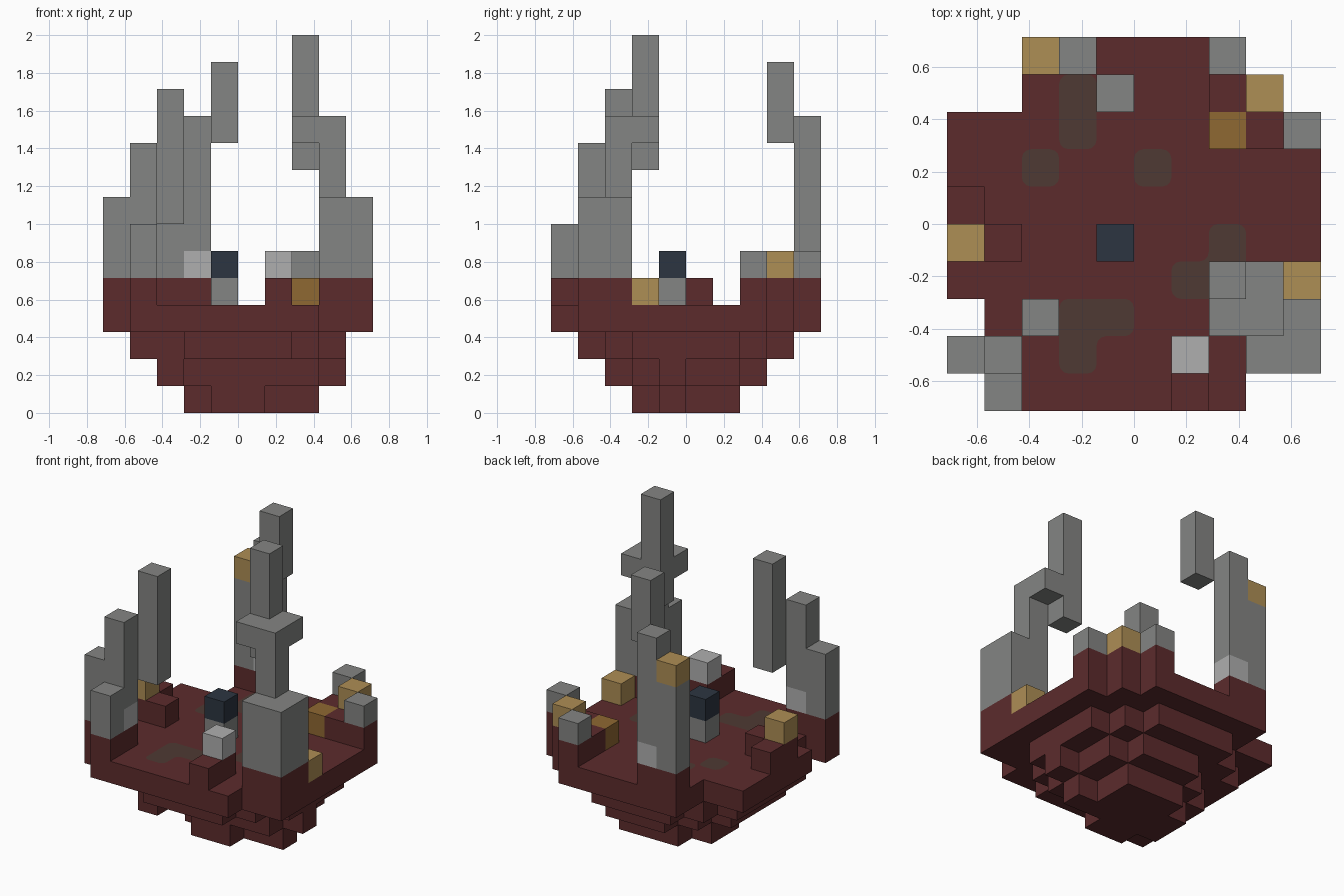
import bpy
import bmesh
from mathutils import Vector

U = 1 / 7  # edge length of one block

old = bpy.data.objects.get("Cube")
if old:
    bpy.data.objects.remove(old, do_unlink=True)


def material(name, hex_code):
    def linear(pair):
        c = int(pair, 16) / 255
        return c / 12.92 if c < 0.04 else ((c + 0.055) / 1.055) ** 2.4
    rgba = [linear(hex_code[i:i + 2]) for i in (0, 2, 4)] + [1]
    mat = bpy.data.materials.new(name)
    mat.diffuse_color = rgba
    mat.use_nodes = True
    for node in mat.node_tree.nodes:
        if node.type == 'BSDF_PRINCIPLED':
            node.inputs["Base Color"].default_value = rgba
    return mat


RED = material("dark red earth", "5c2b2c")
STONE = material("grey stone", "848583")
PALE = material("pale stone", "afafaf")
GOLD = material("sandy gold", "ae8e55")
OCHRE = material("dark ochre", "8f6832")
NAVY = material("navy crystal", "2c3541")
MOSS = material("brown moss", "4e3a33")

parts = []      # (name, material, cells), meshed at the end
filled = set()  # every occupied cell, for hiding inner faces


def add(name, mat, cells):
    cells = set(cells) - filled
    filled.update(cells)
    parts.append((name, mat, cells))


def column(x, y, low, high):
    return [(x, y, z) for z in range(low, high)]


def layer(z, front, rows):
    """Rows of blocks from front to back, each a (first x, last x) span."""
    return [(x, front + i, z) for i, (a, b) in enumerate(rows)
            for x in range(a, b + 1)]


def finish(name, mat, bm):
    mesh = bpy.data.meshes.new(name)
    bm.to_mesh(mesh)
    bm.free()
    mesh.materials.append(mat)
    bpy.context.collection.objects.link(bpy.data.objects.new(name, mesh))


def merge(bm):
    bmesh.ops.remove_doubles(bm, verts=bm.verts, dist=U / 100)
    bmesh.ops.dissolve_limit(bm, angle_limit=0.01, verts=bm.verts, edges=bm.edges)


def mesh_blocks(name, mat, cells):
    bm = bmesh.new()
    for cell in sorted(cells):
        centre = Vector(cell) + Vector((0.5, 0.5, 0.5))
        for axis in range(3):
            for sign in (-1, 1):
                n = Vector((0, 0, 0))
                n[axis] = sign
                if tuple(int(a + b) for a, b in zip(cell, n)) in filled:
                    continue
                u = Vector((0, 0, 0))
                u[(axis + 1) % 3] = 0.5
                v = n.cross(u)
                mid = centre + n / 2
                bm.faces.new([bm.verts.new((mid + p) * U)
                              for p in (-u - v, u - v, u + v, v - u)])
    merge(bm)
    finish(name, mat, bm)


def mesh_patch(name, mat, cells):
    """Thin rounded patch lying on the ground."""
    bm = bmesh.new()
    top = 4 * U + 0.003
    for x, y in cells:
        bm.faces.new([bm.verts.new(((x + i) * U, (y + j) * U, top))
                      for i, j in ((0, 0), (1, 0), (1, 1), (0, 1))])
    merge(bm)
    bmesh.ops.bevel(bm, geom=list(bm.verts), offset=0.25 * U, segments=3,
                    profile=0.5, affect='VERTICES')
    finish(name, mat, bm)


# Island: stepped underside and the flat ground
island = layer(0, -2, [(-1, 0), (-2, 2), (-2, 1), (-1, 1)])
island += layer(1, -3, [(-3, -3), (-3, 2), (-3, 3), (-3, 2), (-2, 2), (-1, 1)])
island += layer(2, -4, [(-2, 1), (-4, 2), (-4, 3), (-4, 3),
                        (-4, 3), (-4, 3), (-3, 2), (-2, 1)])
island += layer(3, -5, [(-4, 2), (-5, 4), (-4, 4), (-5, 4), (-5, 4),
                        (-5, 4), (-5, 4), (-5, 4), (-3, 3), (-3, 2)])
add("island", RED, island)

# Raised rim blocks
rim = [(-5, -4), (-4, -4), (-4, -5), (-5, -1), (-5, 0), (-4, -1),
       (-3, 4), (-2, 4), (2, 4), (2, 3), (3, 3), (3, 2), (4, 2),
       (1, -5), (1, -4), (3, -3), (3, -4), (4, -3), (4, -4)]
add("raised_rim", RED, [(x, y, 4) for x, y in rim])

# Pale foot stones and the loose pale stone
for name, x, y in (("front_foot_stone", -4, -4), ("back_foot_stone", -2, 4),
                   ("loose_stone", 1, -4)):
    add(name, PALE, [(x, y, 5)])

# Front corner ruin and its hanging pillar
add("front_ruin", STONE,
    column(-5, -4, 5, 8) + column(-4, -4, 6, 10) + column(-4, -5, 5, 7))
add("front_hanging_pillar", STONE, column(-3, -3, 7, 12))

# Back ruin and its hanging pillar
add("back_ruin", STONE, column(-2, 4, 6, 11) + column(-3, 4, 5, 9))
add("back_ruin_cap", GOLD, [(-3, 4, 9)])
add("back_hanging_pillar", STONE, column(-1, 3, 10, 13))

# Tall tower: wide foot, neck, ledge and spire
foot = [c for x in (3, 4) for y in (-4, -3) for c in column(x, y, 5, 8)]
ledge = [(x, y, 10) for x in (2, 3) for y in (-3, -2)]
add("tower", STONE, foot + column(3, -3, 8, 10) + ledge + column(2, -2, 9, 14))

# Small blocks
add("back_rim_stone", STONE, [(2, 4, 5)])
add("side_rim_stone", STONE, [(4, 2, 5)])
add("corner_gold", GOLD, [(3, 3, 5)])
add("edge_gold", GOLD, [(-5, -1, 5)])
add("tower_gold", GOLD, [(4, -2, 4)])
add("ochre_block", OCHRE, [(2, 2, 4)])

# Centre pedestal with crystal
add("pedestal", STONE, [(-1, -1, 4)])
add("crystal", NAVY, [(-1, -1, 5)])

for part in parts:
    mesh_blocks(*part)

# Moss patches on the ground
patches = [[(-2, 2), (-2, 3)], [(-3, 1)], [(0, 1)],
           [(-2, -3), (-1, -3), (-2, -4)], [(2, -1), (2, -2), (1, -2)]]
for cells in patches:
    mesh_patch("moss_patch", MOSS, cells)
